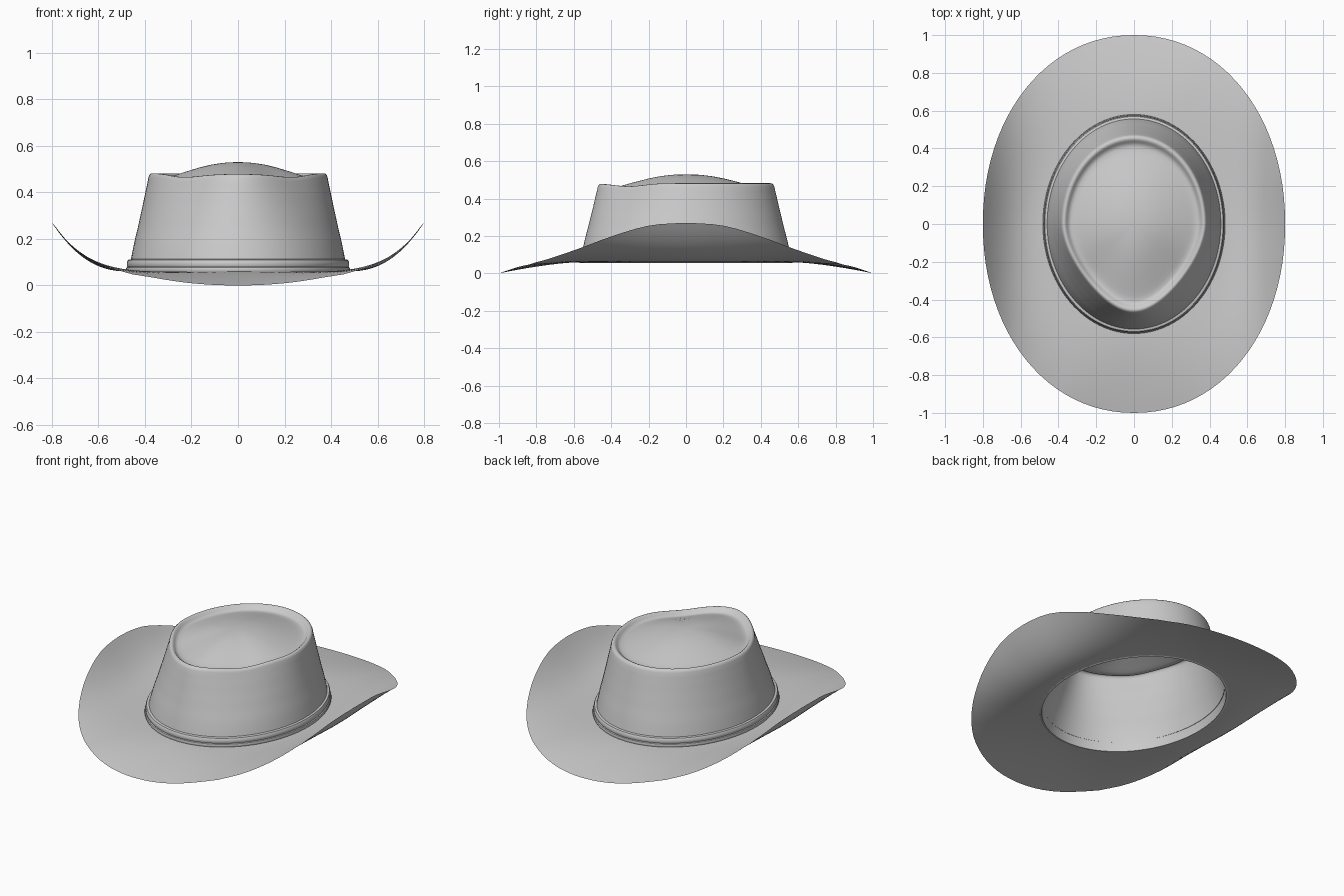
import bpy, bmesh, math

if "Cube" in bpy.data.objects:
    bpy.data.objects.remove(bpy.data.objects["Cube"])

N = 96
BASE_X, BASE_Y, BASE_Z = 0.468, 0.565, 0.06


def interp(table, v):
    """Smooth (Catmull-Rom) lookup in a short (key, value) table."""
    for i in range(len(table) - 1):
        (a, p1), (b, p2) = table[i], table[i + 1]
        if v <= b:
            t = max(0.0, (v - a) / (b - a))
            p0 = table[i - 1][1] if i else p1
            p3 = table[i + 2][1] if i + 2 < len(table) else 2 * p2 - p1
            return 0.5 * (2 * p1 + (p2 - p0) * t + (2 * p0 - 5 * p1 + 4 * p2 - p3) * t * t
                          + (3 * p1 - p0 - 3 * p2 + p3) * t ** 3)
    return table[-1][1]


def loft(name, rings, cap_z=None, angle=40):
    """Skin a list of ring functions (angle -> point); optionally close at the centre."""
    bm = bmesh.new()
    loops = [[bm.verts.new(f(2 * math.pi * i / N)) for i in range(N)] for f in rings]
    for a, b in zip(loops, loops[1:]):
        for i in range(N):
            j = (i + 1) % N
            bm.faces.new((a[i], a[j], b[j], b[i]))
    if cap_z is not None:
        tip = bm.verts.new((0, 0, cap_z))
        for i in range(N):
            bm.faces.new((loops[-1][i], loops[-1][(i + 1) % N], tip))
    me = bpy.data.meshes.new(name)
    bm.to_mesh(me)
    bm.free()
    ob = bpy.data.objects.new(name, me)
    bpy.context.collection.objects.link(ob)
    bpy.ops.object.select_all(action='DESELECT')
    ob.select_set(True)
    bpy.context.view_layer.objects.active = ob
    bpy.ops.object.shade_smooth_by_angle(angle=math.radians(angle))
    return ob


# Brim: sides roll up, front and back dip to the ground
EDGE_Z = [(0, .27), (.2, .255), (.4, .197), (.6, .123), (.8, .06), (.9, .034), (1, 0)]


def brim_ring(t):
    def f(a):
        c, s = math.cos(a), math.sin(a)
        ox = 0.8 * math.copysign(abs(c) ** 0.96, c)
        oy = math.copysign(abs(s) ** 0.96, s)
        x = BASE_X * c + (ox - BASE_X * c) * t
        y = BASE_Y * s + (oy - BASE_Y * s) * t
        p = 1.5 + 0.9 * abs(c)
        return x, y, BASE_Z + (interp(EDGE_Z, abs(oy)) - BASE_Z) * t ** p
    return f


STEPS = 16
brim = loft("brim", [brim_ring(1 - k / STEPS) for k in range(STEPS + 1)])


# Crown: oval base blending into a teardrop rim pinched at the front
def crown_ring(s, scale, z):
    def f(a):
        c, sn = math.cos(a), math.sin(a)
        pinch = 1 - 0.28 * max(0.0, -sn) ** 1.5 * min(1, s) ** 1.4
        x = (BASE_X + (0.385 - BASE_X) * s) * c * pinch * scale
        y = (BASE_Y + (0.472 - BASE_Y) * s) * sn * scale
        dip = 0.018 * math.exp(-((sn + 0.68) / 0.25) ** 2) * s * s
        return x, y, z - dip * min(1, scale * scale)
    return f


WALL = [(.06, 0), (.11, .09), (.15, .19), (.25, .46), (.4, .83), (.465, 1)]
rings = [crown_ring(interp(WALL, .06 + .405 * k / 14), 1, .06 + .405 * k / 14) for k in range(15)]
# rolled rim, groove and domed top
TOP = [(.99, .475), (.975, .481), (.955, .482), (.935, .477), (.915, .467), (.89, .459),
       (.86, .457), (.81, .461), (.75, .468), (.6, .487), (.43, .507), (.3, .519),
       (.2, .525), (.1, .529)]
rings += [crown_ring(1, r, z) for r, z in TOP]
crown = loft("crown", rings, cap_z=.53, angle=60)


# Hat band: two-step ribbon around the base of the crown
def band_ring(off, z):
    return lambda a: ((BASE_X + off) * math.cos(a), (BASE_Y + off) * math.sin(a), z)


BAND = [(.002, .056), (.012, .06), (.015, .068), (.012, .077), (.007, .08),
        (.010, .085), (.009, .1), (.004, .11), (-.010, .113)]
band = loft("hat_band", [band_ring(o, z) for o, z in BAND])
